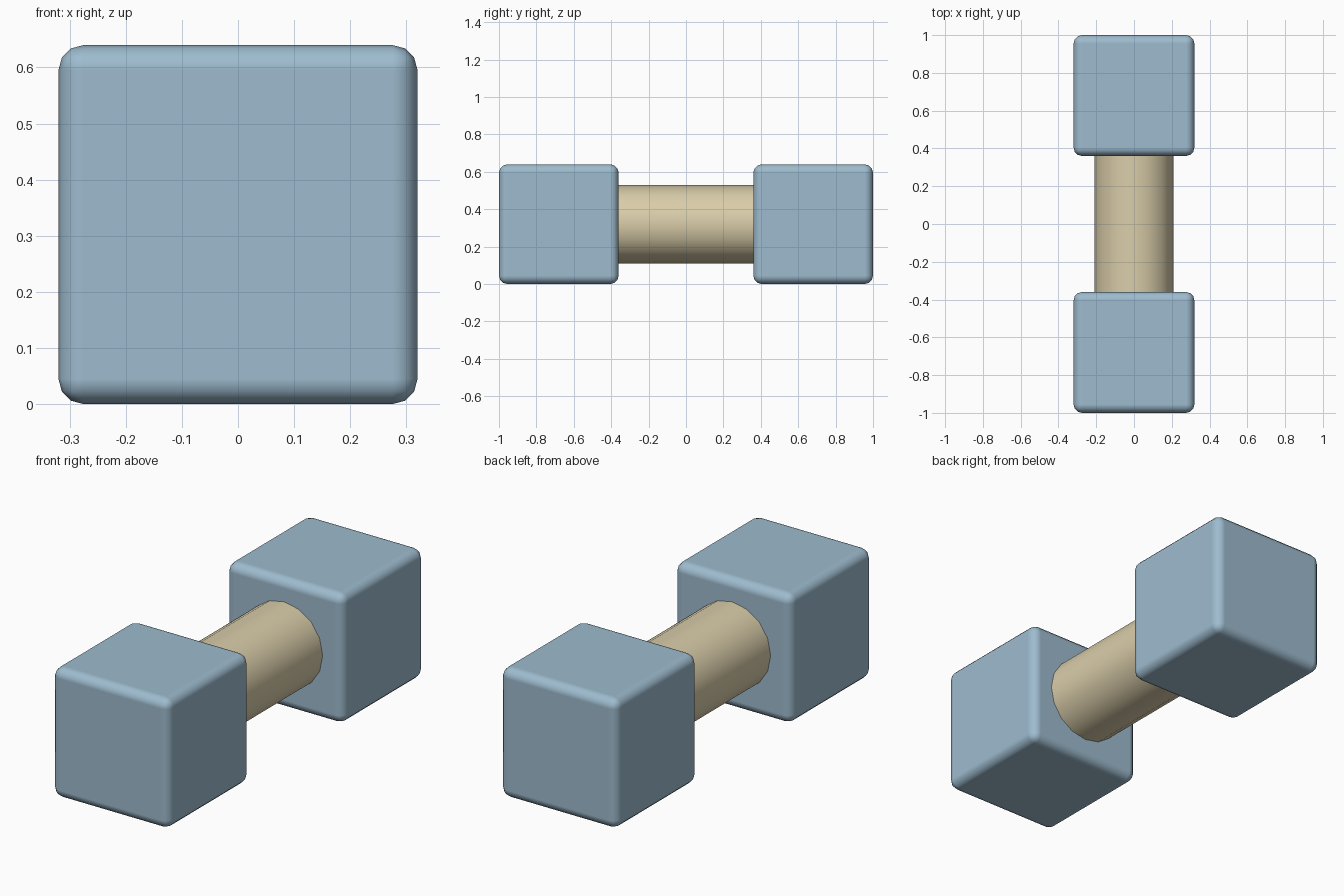
import bpy, math

if "Cube" in bpy.data.objects:
    bpy.data.objects.remove(bpy.data.objects["Cube"])


def material(name, rgb):
    m = bpy.data.materials.new(name)
    m.diffuse_color = (*rgb, 1)
    m.use_nodes = True
    m.node_tree.nodes["Principled BSDF"].inputs["Base Color"].default_value = m.diffuse_color
    return m


blue = material("dusty blue", (0.34, 0.50, 0.62))
tan = material("warm tan", (0.70, 0.61, 0.40))

SIZE, RADIUS, MID = 0.64, 0.21, 0.32

# Two rounded cube weights
for label, side in (("front_weight", -1), ("back_weight", 1)):
    bpy.ops.mesh.primitive_cube_add(size=SIZE, location=(0, side * 0.68, MID))
    ob = bpy.context.object
    ob.name = label
    ob.data.materials.append(blue)
    bpy.ops.object.shade_smooth()
    bevel = ob.modifiers.new("rounded_edges", "BEVEL")
    bevel.width = 0.045
    bevel.segments = 3
    bevel.harden_normals = True

# Grip bar between the weights
bpy.ops.mesh.primitive_cylinder_add(vertices=16, radius=RADIUS, depth=0.8,
                                    location=(0, 0, MID),
                                    rotation=(math.pi / 2, 0, 0))
grip = bpy.context.object
grip.name = "grip"
grip.data.materials.append(tan)
bpy.ops.object.shade_smooth_by_angle(angle=math.radians(40))
